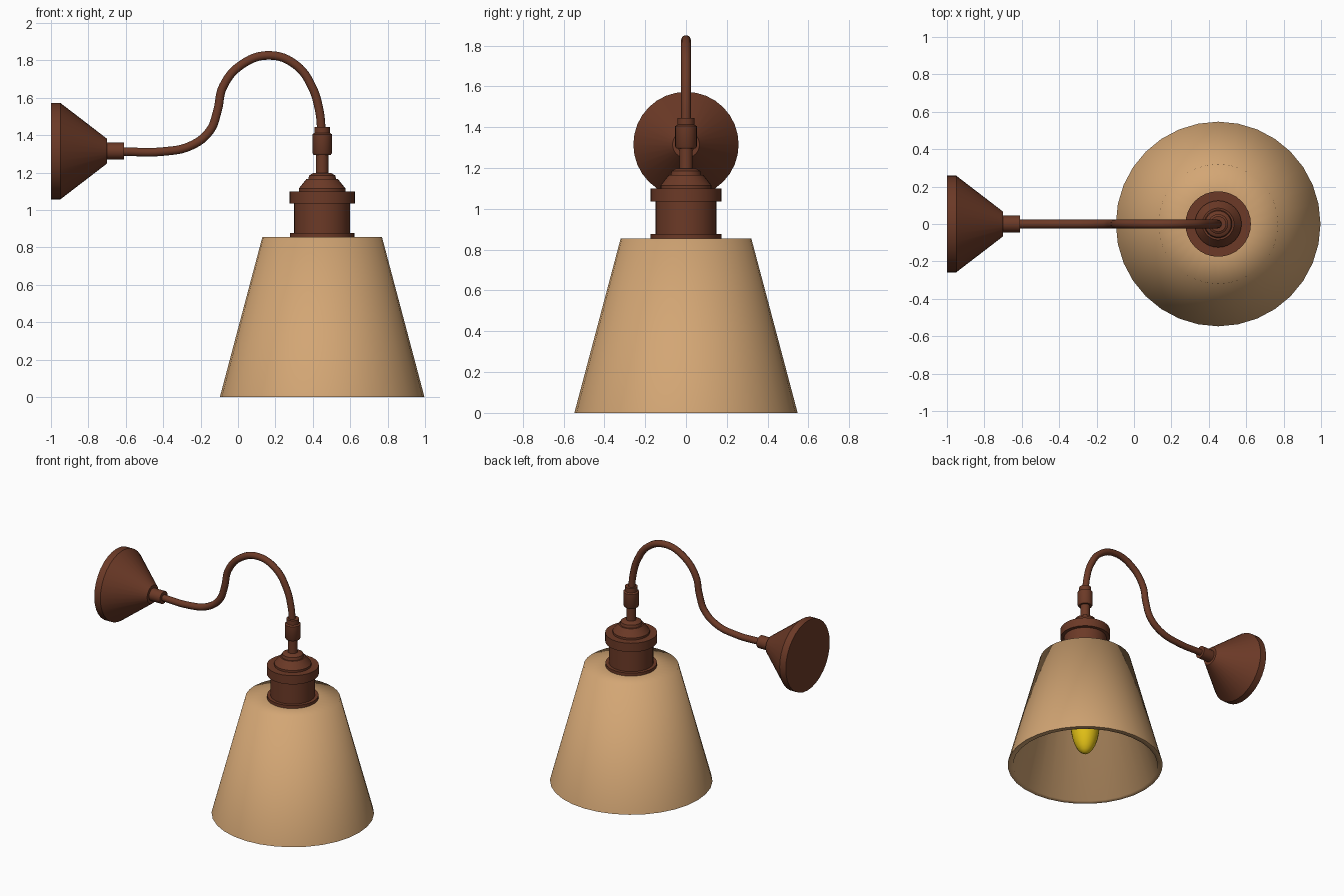
import bpy, bmesh, math
from mathutils import Matrix

if "Cube" in bpy.data.objects:
    bpy.data.objects.remove(bpy.data.objects["Cube"])

CX = 0.45      # vertical axis of the shade and lamp holder
MZ = 1.315     # height of the wall mount


def material(name, rgb):
    m = bpy.data.materials.new(name)
    m.diffuse_color = (*rgb, 1)
    m.use_nodes = True
    m.node_tree.nodes["Principled BSDF"].inputs["Base Color"].default_value = m.diffuse_color
    return m


BROWN = material("rust brown metal", (0.15, 0.042, 0.02))
TAN = material("tan shade", (0.65, 0.38, 0.175))
YELLOW = material("yellow bulb", (0.76, 0.53, 0.008))


def lathe(name, profile, mat, matrix, sides=32, angle=35, closed=False):
    """Revolve (radius, height) points around local z."""
    bm = bmesh.new()
    rings = []
    for r, z in profile:
        if r == 0:
            rings.append([bm.verts.new((0, 0, z))] * sides)
        else:
            rings.append([bm.verts.new((r * math.cos(2 * math.pi * i / sides),
                                        r * math.sin(2 * math.pi * i / sides), z))
                          for i in range(sides)])
    pairs = list(zip(rings, rings[1:]))
    if closed:
        pairs.append((rings[-1], rings[0]))
    for a, b in pairs:
        for i in range(sides):
            j = (i + 1) % sides
            bm.faces.new(dict.fromkeys((a[i], a[j], b[j], b[i])))
    bmesh.ops.recalc_face_normals(bm, faces=bm.faces)
    me = bpy.data.meshes.new(name)
    bm.to_mesh(me)
    bm.free()
    me.transform(matrix)
    me.materials.append(mat)
    ob = bpy.data.objects.new(name, me)
    bpy.context.collection.objects.link(ob)
    bpy.ops.object.select_all(action='DESELECT')
    ob.select_set(True)
    bpy.context.view_layer.objects.active = ob
    bpy.ops.object.shade_smooth_by_angle(angle=math.radians(angle))
    return ob


down_axis = Matrix.Translation((CX, 0, 0))
wall_axis = Matrix.Translation((-1, 0, MZ)) @ Matrix.Rotation(math.pi / 2, 4, 'Y')

# Conical wall mount and its collar
lathe("wall_mount", [(0, 0), (0.258, 0), (0.258, 0.05), (0.066, 0.30), (0, 0.30)],
      BROWN, wall_axis)
lathe("mount_collar", [(0, 0.29), (0.045, 0.29), (0.045, 0.39), (0, 0.39)],
      BROWN, wall_axis, 24)

# Curved gooseneck arm
path = [(-0.63, 1.313), (-0.40, 1.313), (-0.25, 1.345), (-0.15, 1.425), (-0.11, 1.53),
        (-0.08, 1.66), (0.02, 1.778), (0.17, 1.827), (0.31, 1.775), (0.395, 1.66),
        (0.435, 1.53), (0.447, 1.42)]
cu = bpy.data.curves.new("gooseneck_arm", 'CURVE')
cu.dimensions = '3D'
cu.bevel_depth = 0.024
cu.bevel_resolution = 3
cu.resolution_u = 6
cu.use_fill_caps = True
sp = cu.splines.new('BEZIER')
sp.bezier_points.add(len(path) - 1)
for p, (x, z) in zip(sp.bezier_points, path):
    p.co = (x, 0, z)
    p.handle_left_type = p.handle_right_type = 'AUTO'
cu.materials.append(BROWN)
bpy.context.collection.objects.link(bpy.data.objects.new("gooseneck_arm", cu))

# Coupling and stem at the end of the arm
lathe("arm_coupling", [(0, 1.295), (0.046, 1.295), (0.053, 1.305), (0.053, 1.405),
                       (0.042, 1.412), (0.042, 1.445), (0, 1.445)], BROWN, down_axis, 24)
lathe("stem", [(0, 1.15), (0.033, 1.15), (0.033, 1.30), (0, 1.30)], BROWN, down_axis, 24)

# Stepped lamp holder
lathe("lamp_holder", [(0, 0.85), (0.173, 0.85), (0.173, 0.877), (0.15, 0.877),
                      (0.15, 1.035), (0.175, 1.035), (0.175, 1.10), (0.125, 1.10),
                      (0.125, 1.115), (0.085, 1.165), (0.075, 1.165), (0.07, 1.185),
                      (0.05, 1.197), (0, 1.2)], BROWN, down_axis)

# Hollow shade, softly shaded over its top edge
lathe("shade", [(0.16, 0.855), (0.32, 0.855), (0.547, 0), (0.51, 0),
                (0.29, 0.825), (0.16, 0.825)], TAN, down_axis, angle=80, closed=True)

# Socket and bulb hanging inside the shade
lathe("bulb_socket", [(0, 0.86), (0.075, 0.86), (0.075, 0.60), (0, 0.60)],
      BROWN, down_axis, 24)
bulb = [(0, 0.095)]
bulb += [(0.105 * math.sin(a), 0.36 - 0.265 * math.cos(a))
         for a in [math.pi * k / 16 for k in range(1, 13)]]
bulb += [(0.055, 0.61), (0, 0.61)]
lathe("bulb", bulb, YELLOW, down_axis, 24)
